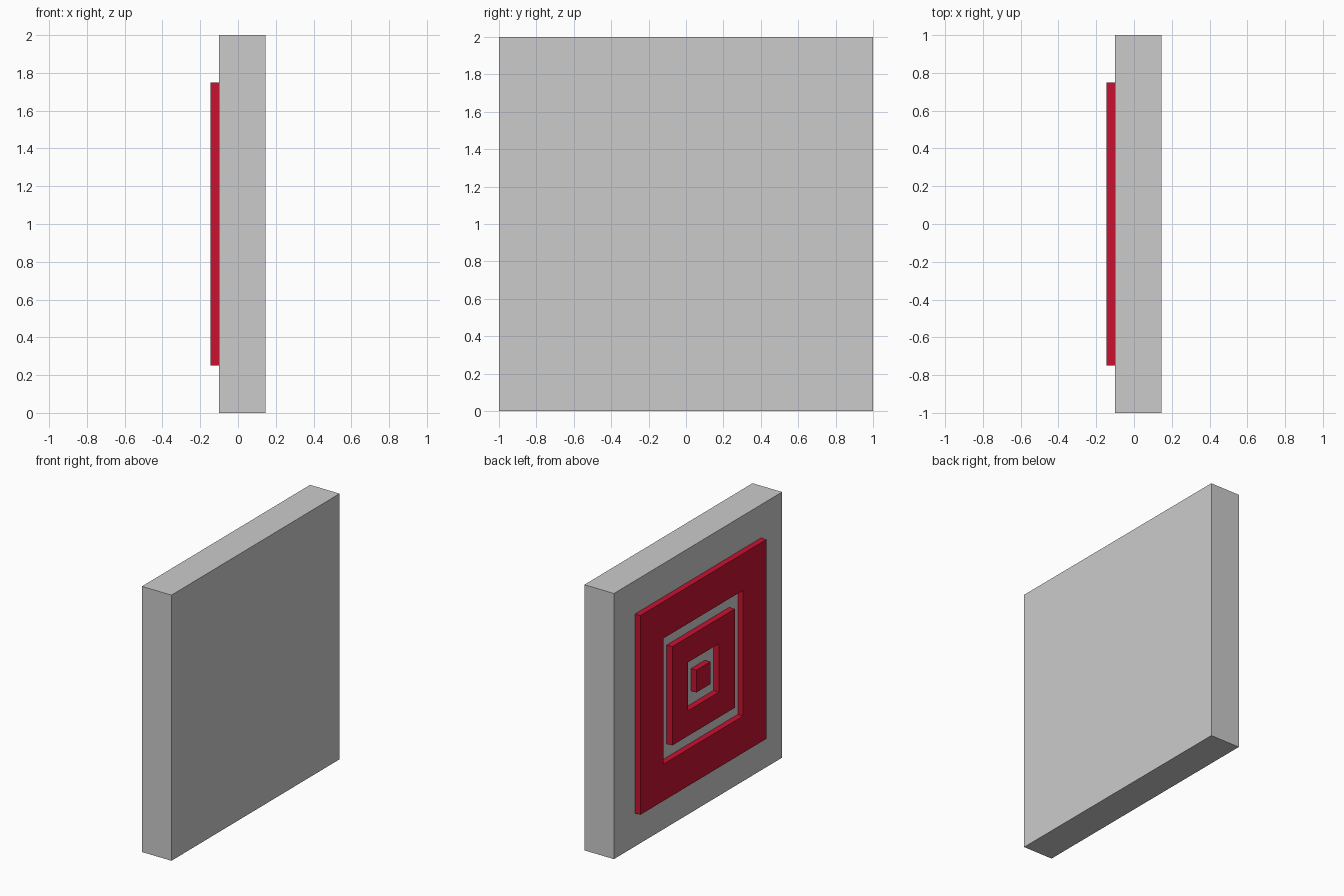
import bpy, bmesh

if "Cube" in bpy.data.objects:
    bpy.data.objects.remove(bpy.data.objects["Cube"])

red = bpy.data.materials.new("target_red")
red.diffuse_color = (0.58, 0.006, 0.03, 1)
red.use_nodes = True
red.node_tree.nodes["Principled BSDF"].inputs["Base Color"].default_value = red.diffuse_color

BOARD_BACK, BOARD_FACE = 0.146, -0.10
CENTRE_Z = 1.0


def finish(name, bm, mat=None):
    bmesh.ops.remove_doubles(bm, verts=bm.verts, dist=1e-5)
    bmesh.ops.recalc_face_normals(bm, faces=bm.faces)
    mesh = bpy.data.meshes.new(name)
    bm.to_mesh(mesh)
    bm.free()
    if mat:
        mesh.materials.append(mat)
    obj = bpy.data.objects.new(name, mesh)
    bpy.context.collection.objects.link(obj)
    return obj


def square(bm, x, half):
    corners = [(-1, -1), (1, -1), (1, 1), (-1, 1)]
    return [bm.verts.new((x, half * y, CENTRE_Z + half * z)) for y, z in corners]


def bridge(bm, a, b):
    for i in range(4):
        j = (i + 1) % 4
        bm.faces.new((a[i], a[j], b[j], b[i]))


def block(name, x0, x1, half, mat=None):
    bm = bmesh.new()
    a, b = square(bm, x0, half), square(bm, x1, half)
    bridge(bm, a, b)
    bm.faces.new(a)
    bm.faces.new(b)
    return finish(name, bm, mat)


def square_ring(name, x0, x1, outer, inner, mat):
    bm = bmesh.new()
    loops = [square(bm, x, h) for x, h in
             ((x0, outer), (x1, outer), (x1, inner), (x0, inner))]
    for i in range(4):
        bridge(bm, loops[i], loops[(i + 1) % 4])
    return finish(name, bm, mat)


# Backing board
block("board", BOARD_FACE, BOARD_BACK, 1.0)

# Raised concentric square rings and bullseye on the left face
square_ring("outer_ring", BOARD_FACE, -0.145, 0.75, 0.473, red)
square_ring("middle_ring", BOARD_FACE, -0.146, 0.372, 0.182, red)
block("bullseye", BOARD_FACE, -0.145, 0.084, red)
